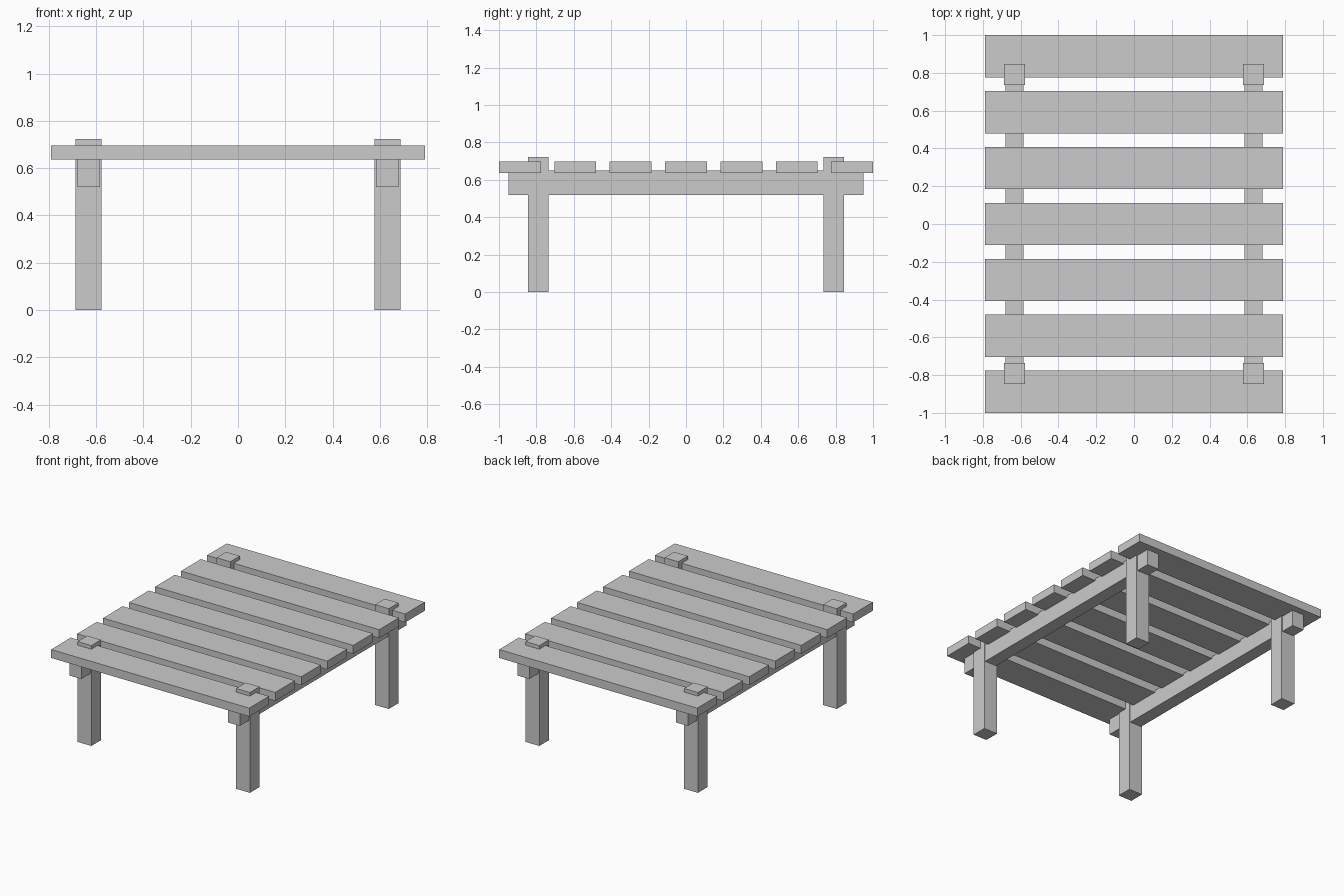
import bpy

if "Cube" in bpy.data.objects:
    bpy.data.objects.remove(bpy.data.objects["Cube"])

def box(name, x, y, z):
    """Axis-aligned box from (min, max) ranges."""
    lo, hi = zip(x, y, z)
    bpy.ops.mesh.primitive_cube_add(
        size=1, location=[(a + b) / 2 for a, b in zip(lo, hi)])
    ob = bpy.context.object
    ob.name = name
    ob.scale = [b - a for a, b in zip(lo, hi)]
    bpy.ops.object.transform_apply(location=False, rotation=False, scale=True)
    return ob

def around(centre, width):
    return (centre - width / 2, centre + width / 2)

POST_X, POST_Y = 0.632, 0.791

# Seven top slats running left to right
for i in range(7):
    box(f"slat_{i + 1}", (-0.79, 0.79), around((i - 3) * 0.296, 0.224), (0.636, 0.697))

for side, sx in (("left", -1), ("right", 1)):
    # Long rail under the slats
    box(f"{side}_rail", around(sx * POST_X, 0.095), (-0.95, 0.95), (0.52, 0.65))
    # Legs poking up just above the slats
    for end, sy in (("front", -1), ("back", 1)):
        box(f"{end}_{side}_leg", around(sx * POST_X, 0.11),
            around(sy * POST_Y, 0.11), (0, 0.723))
